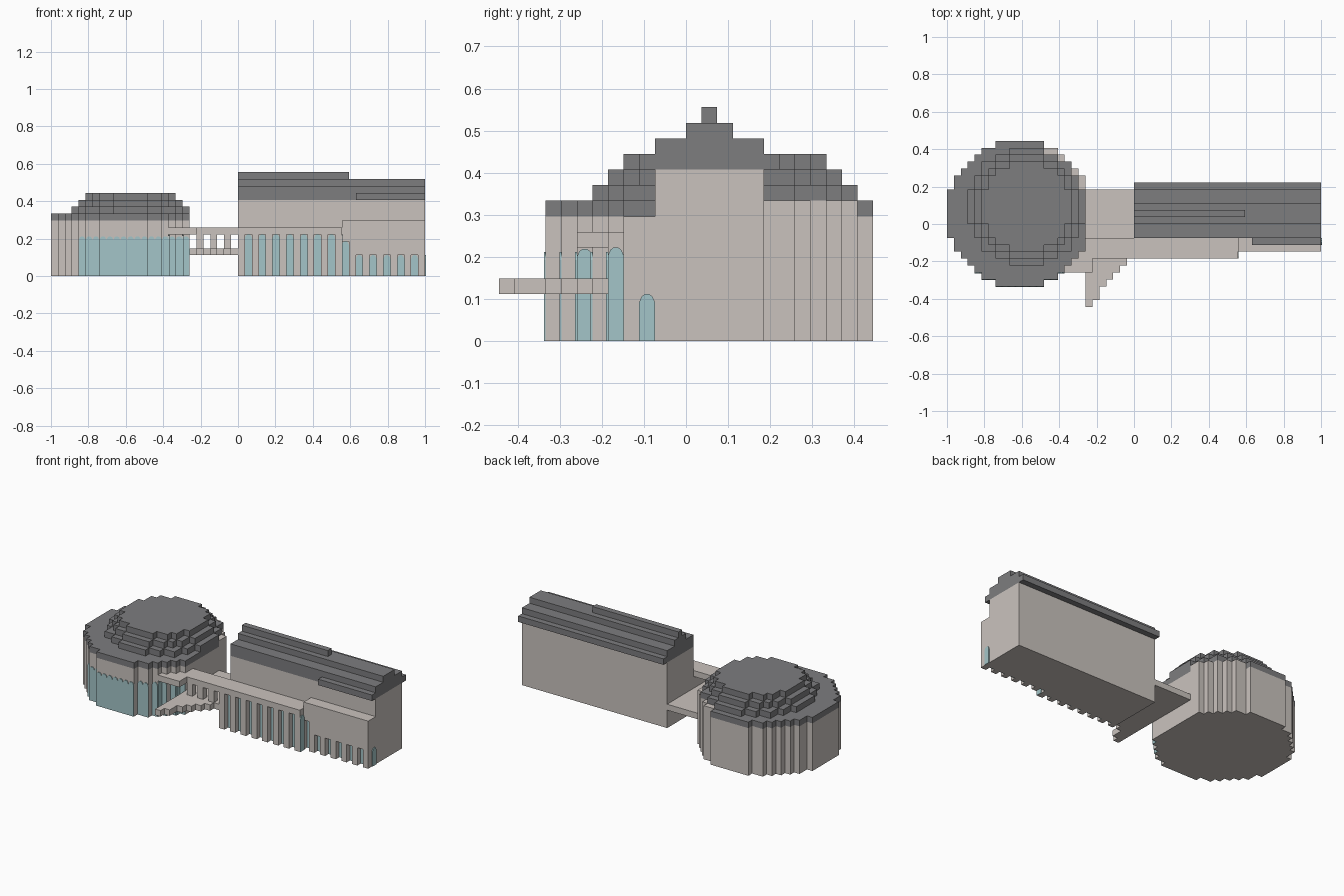
import bpy, bmesh

if "Cube" in bpy.data.objects:
    bpy.data.objects.remove(bpy.data.objects["Cube"])

U = 1 / 27  # one building block


def material(name, rgb):
    m = bpy.data.materials.new(name)
    m.diffuse_color = (*rgb, 1)
    m.use_nodes = True
    m.node_tree.nodes["Principled BSDF"].inputs["Base Color"].default_value = m.diffuse_color
    return m


STONE = material("warm_stone", (0.59, 0.545, 0.515))
ROOF = material("slate_grey", (0.205, 0.205, 0.212))
GLASS = material("pale_teal_glass", (0.37, 0.56, 0.58))


def finish(name, bm, mat):
    bmesh.ops.remove_doubles(bm, verts=bm.verts, dist=1e-5)
    bmesh.ops.recalc_face_normals(bm, faces=bm.faces)
    bmesh.ops.scale(bm, vec=(U, U, U), verts=bm.verts)
    me = bpy.data.meshes.new(name)
    bm.to_mesh(me)
    bm.free()
    me.materials.append(mat)
    ob = bpy.data.objects.new(name, me)
    bpy.context.collection.objects.link(ob)
    return ob


def boxes(name, mat, items):
    """Join several boxes given as x0, x1, y0, y1, z0, z1 in blocks."""
    bm = bmesh.new()
    for x0, x1, y0, y1, z0, z1 in items:
        vs = bmesh.ops.create_cube(bm, size=1)["verts"]
        bmesh.ops.scale(bm, vec=(x1 - x0, y1 - y0, z1 - z0), verts=vs)
        bmesh.ops.translate(bm, vec=((x0 + x1) / 2, (y0 + y1) / 2, (z0 + z1) / 2), verts=vs)
    bmesh.ops.scale(bm, vec=(1, 1, 1), verts=bm.verts)
    return finish(name, bm, mat)


def prism(name, mat, cells, z0, z1):
    """Extrude a set of unit cells, with walls only on its outline."""
    bm = bmesh.new()

    def quad(*pts):
        bm.faces.new([bm.verts.new(p) for p in pts])

    for x, y in cells:
        ring = [(x, y), (x + 1, y), (x + 1, y + 1), (x, y + 1)]
        for z in (z0, z1):
            quad(*[(a, b, z) for a, b in ring])
        for i, (dx, dy) in enumerate([(0, -1), (1, 0), (0, 1), (-1, 0)]):
            if (x + dx, y + dy) not in cells:
                a, b = ring[i], ring[(i + 1) % 4]
                quad((*a, z0), (*b, z0), (*b, z1), (*a, z1))
    return finish(name, bm, mat)


def disc(cx, cy, size):
    """Cells of a stepped circle around the centre of cell (cx, cy)."""
    n = size // 2
    return {(cx + i, cy + j) for i in range(-n, n + 1) for j in range(-n, n + 1)
            if i * i + j * j < (size / 2) ** 2}


def windows(name, items):
    """Arched plates: axis of facing, start, plane, height in blocks."""
    bm = bmesh.new()
    for axis, s, plane, h in items:
        prof = [(0, 0), (1, 0), (1, h - .5), (.85, h - .15), (.65, h), (.35, h), (.15, h - .15), (0, h - .5)]
        off = -0.12 if axis == 'y' else 0.12
        rings = []
        for d in (0, off):
            rings.append([bm.verts.new((s + a, plane + d, b) if axis == 'y' else (plane + d, s + a, b))
                          for a, b in prof])
        bm.faces.new(rings[0])
        bm.faces.new(rings[1])
        for i in range(8):
            j = (i + 1) % 8
            bm.faces.new((rings[0][i], rings[0][j], rings[1][j], rings[1][i]))
    return finish(name, bm, GLASS)


# Rotunda: stepped drum, flat on the side facing the hall
drum = {c for c in disc(-17, 1, 21) if c[0] < -7}
prism("rotunda_wall", STONE, drum, 0, 8)

# Rotunda roof: eave ring with a stone stretch at the back right, then dome steps
dome = disc(-16, 2, 17)
full = disc(-17, 1, 21)
rim = {(x, y) for x, y in drum if x >= -13 and y >= 5 and
       any(n not in full for n in ((x + 1, y), (x, y + 1), (x + 1, y + 1)))}
prism("rotunda_parapet", STONE, rim, 8, 9)
prism("rotunda_eave", ROOF, drum - rim, 8, 9)
prism("dome_lower", ROOF, dome, 9, 10)
prism("dome_middle", ROOF, disc(-16, 2, 15), 10, 11)
prism("dome_top", ROOF, disc(-16, 2, 13), 11, 12)

# Rotunda windows on the front steps
front = [('y', x, min(y for a, y in drum if a == x), 5.7) for x in range(-23, -7)]
windows("rotunda_windows", front + [('x', -7, -10, 5.9), ('x', -5, -8, 5.9)])

# Hall body: tall core with a lower front range
boxes("hall_core", STONE, [(0, 27, -2, 5, 0, 11)])
boxes("hall_front_range", STONE,
      [(0, 15, -4, -2, 0, 6), (15, 27, -3, -2, 0, 8),
       (15, 16, -4, -3, 5, 8), (16, 27, -4, -3, 3, 8)])
boxes("arcade_piers", STONE, [(x, x + 1, -5, -4, 0, 6) for x in range(0, 15, 2)])
boxes("low_piers", STONE, [(x, x + 1, -4, -3, 0, 3) for x in range(16, 27, 2)])
windows("hall_windows",
        [('y', x, -4, 6) for x in range(1, 15, 2)] + [('y', 15, -3, 5)] +
        [('y', x, -3, 3) for x in range(17, 27, 2)] +
        [('x', -5, 15, 6), ('x', -3, 27, 3)])

# Hall roof steps, with a shorter ridge
boxes("hall_roof", ROOF,
      [(0, 27, -2, 6, 11, 12), (17, 27, -3, -2, 11, 12),
       (0, 27, -2, 5, 12, 13), (0, 27, 0, 3, 13, 14), (0, 16, 1, 2, 14, 15)])

# Upper walkway joining the rotunda and the hall
boxes("upper_walkway", STONE,
      [(-6, 15, -5, -2, 6, 7), (-10, -6, -7, -2, 6, 7)])
boxes("walkway_posts", STONE, [(x, x + 1, -5, -4, 4, 6) for x in (-6, -4, -2)])

# Lower terrace with a stepped triangular front
edge = dict(zip(range(-7, 0), (-12, -11, -9, -8, -7, -6, -5)))
prism("lower_terrace", STONE, {(x, y) for x in edge for y in range(edge[x], 5)}, 3, 4)
